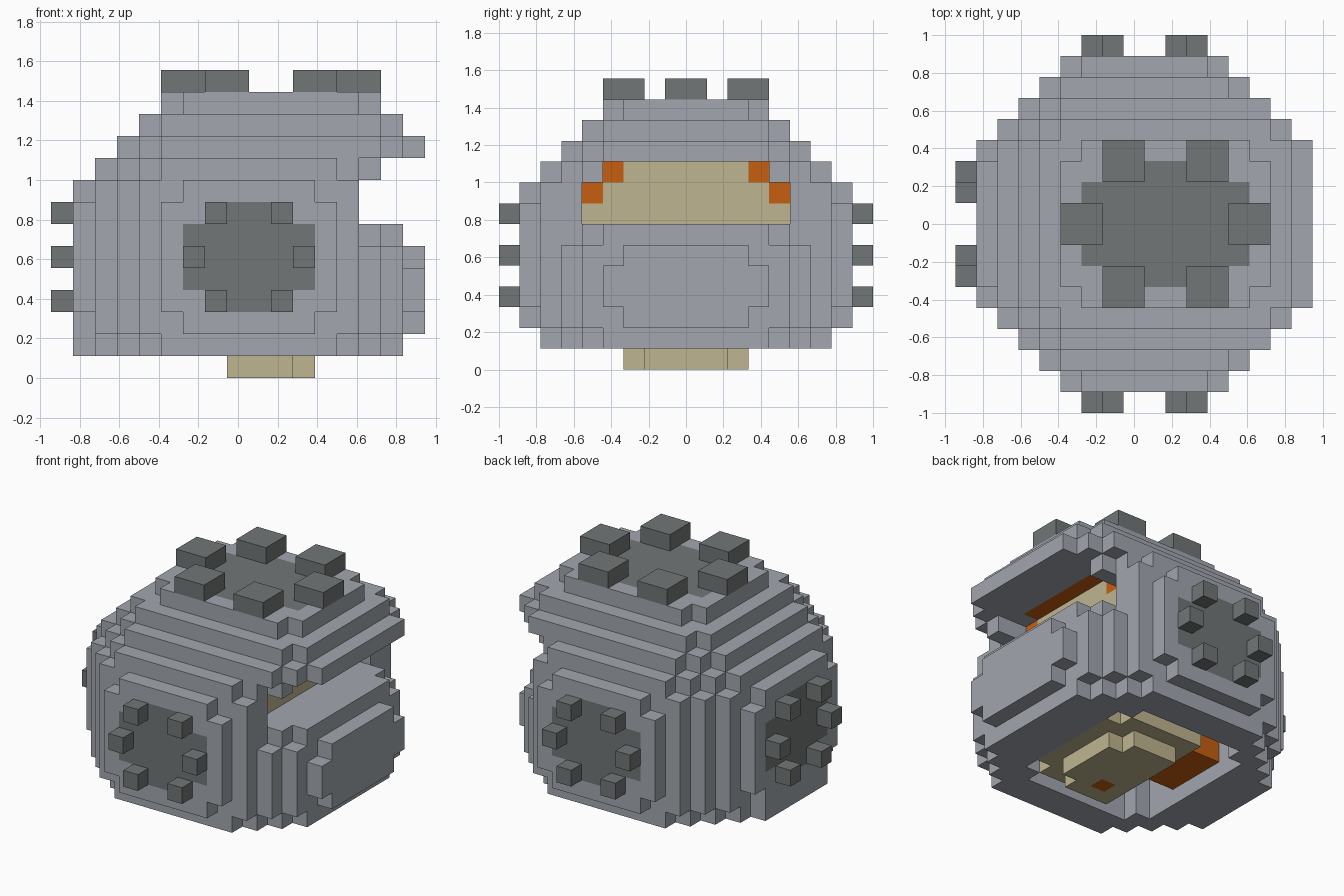
import bpy, bmesh

if "Cube" in bpy.data.objects:
    bpy.data.objects.remove(bpy.data.objects["Cube"], do_unlink=True)

U = 1 / 9            # block size
NX, NY, NZ = 17, 18, 14


def make_material(name, rgb):
    mat = bpy.data.materials.new(name)
    mat.use_nodes = True
    mat.diffuse_color = (*rgb, 1)
    bsdf = mat.node_tree.nodes["Principled BSDF"]
    bsdf.inputs["Base Color"].default_value = (*rgb, 1)
    bsdf.inputs["Roughness"].default_value = 0.8
    return mat


STEEL = make_material("steel grey", (0.36, 0.385, 0.425))
DARK = make_material("dark grey", (0.165, 0.18, 0.18))
SKIN = make_material("pale skin", (0.52, 0.46, 0.28))
HAIR = make_material("orange", (0.56, 0.112, 0.005))


def side_step(j):
    """Whole blocks between a cell and the middle plane."""
    return int(abs(j - 8.5))


# Helmet: stepped octagon for every layer, hollow inside, slit at +x
def in_helmet(i, j, k):
    m = side_step(j)
    e = max(0, m - 3)
    if k == 1:
        half, x0, x1 = 7, 1 + max(0, m - 2), 16 - e
    elif 2 <= k <= 8:
        half, x0, x1 = 8, 1 + e, 17 - e
        if k == 6:
            x1 = min(x1, max(14, 16 - e))
        if k >= 7:
            x1 = min(x1, 14)
        # clipped corners of the side, back and front panels
        if k in (2, 8):
            if m == 7:
                x0, x1 = 6, 12
            if m == 3:
                x0 = 2
        if m == 3 and k in (2, 5):
            x1 = 16
    elif 9 <= k <= 11:
        half, x0, x1 = 16 - k, k - 7 + e, (16, 17, 16)[k - 9] - e
    elif k == 12:
        c = max(0, m - 2)
        half, x0, x1 = 4, 5 + c, 15 - c
    else:
        return False
    if m >= half or not x0 <= i < x1:
        return False
    # viewing slit
    if i >= 13 and ((k in (7, 8) and m < 5) or (k == 9 and m < 4)):
        return False
    # hollow interior, open at the bottom
    if k <= 9 and m < 5:
        c = max(0, m - 3)
        return not 4 + c <= i < 13 - c
    if k == 10 and m < 3:
        return not 4 <= i < 14
    return True


def in_face(i, j, k):
    m = side_step(j)
    if k == 0:
        return m < 3 and 8 <= i < (11 if m == 2 else 12)
    if k == 1:
        return m < 4 and 7 <= i < (12 if m == 3 else 13)
    return k <= 9 and m < (4 if k in (2, 9) else 5) and 7 <= i < 13


def in_hair(i, j, k):
    m = side_step(j)
    fringe = i == 12 and ((k == 9 and m == 3) or (k == 8 and m == 4))
    crown = k == 10 and m < 3 and 4 <= i < 14
    back = 4 <= k <= 9 and 5 <= i < 7 and m < 4
    tail = 2 <= k <= 4 and 4 <= i < 7 and m < 2
    chin_spot = (i, j, k) == (9, 7, 0)
    return fringe or crown or back or tail or chin_spot


# Assign every block to one part
cells = {}
for i in range(NX):
    for j in range(NY):
        for k in range(NZ):
            for part, rule in (("hair", in_hair), ("face", in_face), ("helmet", in_helmet)):
                if rule(i, j, k):
                    cells[i, j, k] = part
                    break

# Studs: three rows on the sides and back, a ring of wide ones on top
for di, k in ((1.5, 3), (2.5, 5), (1.5, 7)):
    for s in (-1, 1):
        c = int(8.5 + s * di)
        cells[c, 0, k] = cells[c, 17, k] = "side_studs"
        cells[0, c, k] = "back_studs"
for i, j in ((7, 5), (11, 5), (7, 11), (11, 11), (5, 8), (13, 8)):
    for a in (0, 1):
        for b in (0, 1):
            cells[i + a, j + b, 13] = "top_studs"


def on_disc(cell, normal):
    """Dark round patches on the sides, back and top of the helmet."""
    i, j, k = cell
    m = side_step(j)
    if normal == (0, 0, 1) and k == 12:
        a = abs(i - 9.5)
        return (a < 4 and m < 2) or (a < 3 and m < 3)
    if normal[1] and j in (1, 16):
        a = abs(i - 8.5)
    elif normal == (-1, 0, 0) and i == 1:
        a = abs(j - 8.5)
    else:
        return False
    b = abs(k - 5)
    return (a < 3 and b <= 1) or (a < 2 and b <= 2)


def build_part(part, mats):
    """Make one mesh from the exposed block faces of a part."""
    bm = bmesh.new()
    verts = {}

    def vert(p):
        if p not in verts:
            verts[p] = bm.verts.new(((p[0] - 8.5) * U, (p[1] - 9) * U, p[2] * U))
        return verts[p]

    for cell, owner in cells.items():
        if owner != part:
            continue
        for axis in range(3):
            for side in (0, 1):
                n = [0, 0, 0]
                n[axis] = 2 * side - 1
                if tuple(c + d for c, d in zip(cell, n)) in cells:
                    continue
                u, v = (axis + 1) % 3, (axis + 2) % 3
                ring = []
                for a, b in ((0, 0), (1, 0), (1, 1), (0, 1)):
                    p = list(cell)
                    p[axis] += side
                    p[u] += a
                    p[v] += b
                    ring.append(vert(tuple(p)))
                f = bm.faces.new(ring if side else ring[::-1])
                if part == "helmet" and on_disc(cell, tuple(n)):
                    f.material_index = 1
    mesh = bpy.data.meshes.new(part)
    bm.to_mesh(mesh)
    bm.free()
    for mat in mats:
        mesh.materials.append(mat)
    bpy.context.collection.objects.link(bpy.data.objects.new(part, mesh))


build_part("helmet", [STEEL, DARK])
build_part("face", [SKIN])
build_part("hair", [HAIR])
for name in ("side_studs", "back_studs", "top_studs"):
    build_part(name, [DARK])
